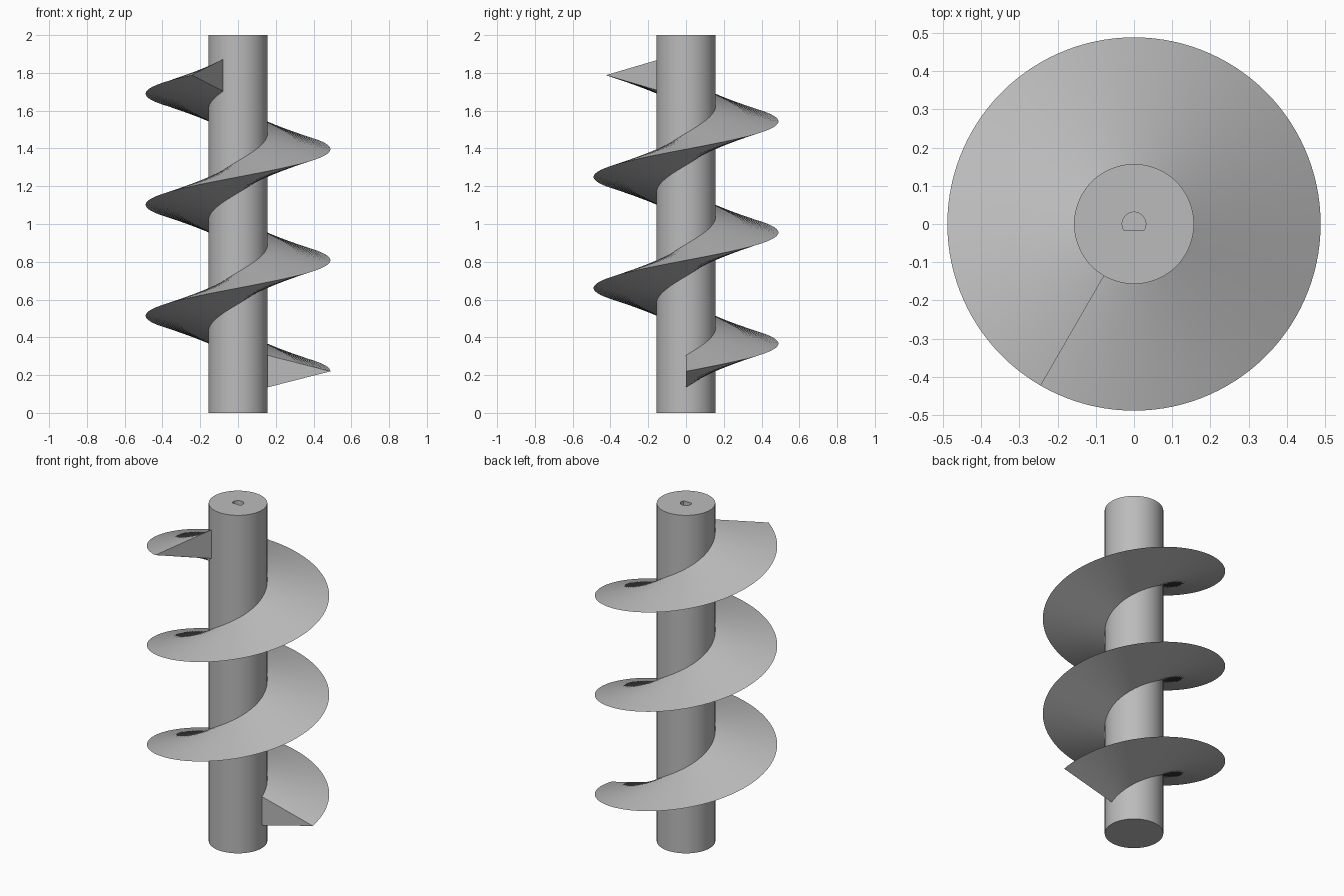
import bpy, bmesh, math
from mathutils import Vector

if "Cube" in bpy.data.objects:
    bpy.data.objects.remove(bpy.data.objects["Cube"])

SEG = 120                      # steps per full turn
R_SHAFT, R_TIP = 0.157, 0.489
PITCH, Z_START = 0.588, 0.22   # flight rise per turn, height of its first tip
TURNS = 2 + 2 / 3
ROOT_HALF = 0.085              # half thickness of the flight at the shaft

grey = bpy.data.materials.new("steel_grey")
grey.diffuse_color = (0.5, 0.5, 0.5, 1)
grey.use_nodes = True
grey.node_tree.nodes["Principled BSDF"].inputs["Base Color"].default_value = grey.diffuse_color


def finish(bm, name):
    bmesh.ops.recalc_face_normals(bm, faces=bm.faces)
    mesh = bpy.data.meshes.new(name)
    bm.to_mesh(mesh)
    bm.free()
    mesh.materials.append(grey)
    obj = bpy.data.objects.new(name, mesh)
    bpy.context.collection.objects.link(obj)
    bpy.ops.object.select_all(action='DESELECT')
    obj.select_set(True)
    bpy.context.view_layer.objects.active = obj
    bpy.ops.object.shade_smooth_by_angle(angle=math.radians(30))
    return obj


def ring(bm, points, z):
    return [bm.verts.new((x, y, z)) for x, y in points]


def wall(bm, a, b):
    for i in range(len(a)):
        j = (i + 1) % len(a)
        bm.faces.new((a[i], a[j], b[j], b[i]))


def loop_edges(bm, loop):
    return [bm.edges.get((loop[i - 1], loop[i])) for i in range(len(loop))]


# Shaft with a blind D-shaped socket in its top
bm = bmesh.new()
circle = [(R_SHAFT * math.cos(2 * math.pi * i / SEG),
           R_SHAFT * math.sin(2 * math.pi * i / SEG)) for i in range(SEG)]
a0 = math.asin(-0.016 / 0.031)
d_shape = [(0.031 * math.cos(a), 0.031 * math.sin(a))
           for a in (a0 + (math.pi - 2 * a0) * i / 32 for i in range(33))]
bottom, top = ring(bm, circle, 0), ring(bm, circle, 2)
socket_floor, socket_rim = ring(bm, d_shape, 1.8), ring(bm, d_shape, 2)
wall(bm, bottom, top)
wall(bm, socket_rim, socket_floor)
bm.faces.new(bottom)
bm.faces.new(socket_floor)
bmesh.ops.triangle_fill(bm, use_beauty=True, normal=Vector((0, 0, 1)),
                        edges=loop_edges(bm, top) + loop_edges(bm, socket_rim))
finish(bm, "shaft")

# Helical flight: a triangular section swept up around the shaft
bm = bmesh.new()
section = [(R_SHAFT - 0.001, -ROOT_HALF), (R_TIP, 0), (R_SHAFT - 0.001, ROOT_HALF)]
previous = first = None
for i in range(round(TURNS * SEG) + 1):
    t = i / SEG
    c, s = math.cos(2 * math.pi * t), math.sin(2 * math.pi * t)
    current = [bm.verts.new((r * c, r * s, Z_START + PITCH * t + dz)) for r, dz in section]
    if previous:
        wall(bm, previous, current)
    first = first or current
    previous = current
bm.faces.new(first)
bm.faces.new(previous)
finish(bm, "screw_flight")
